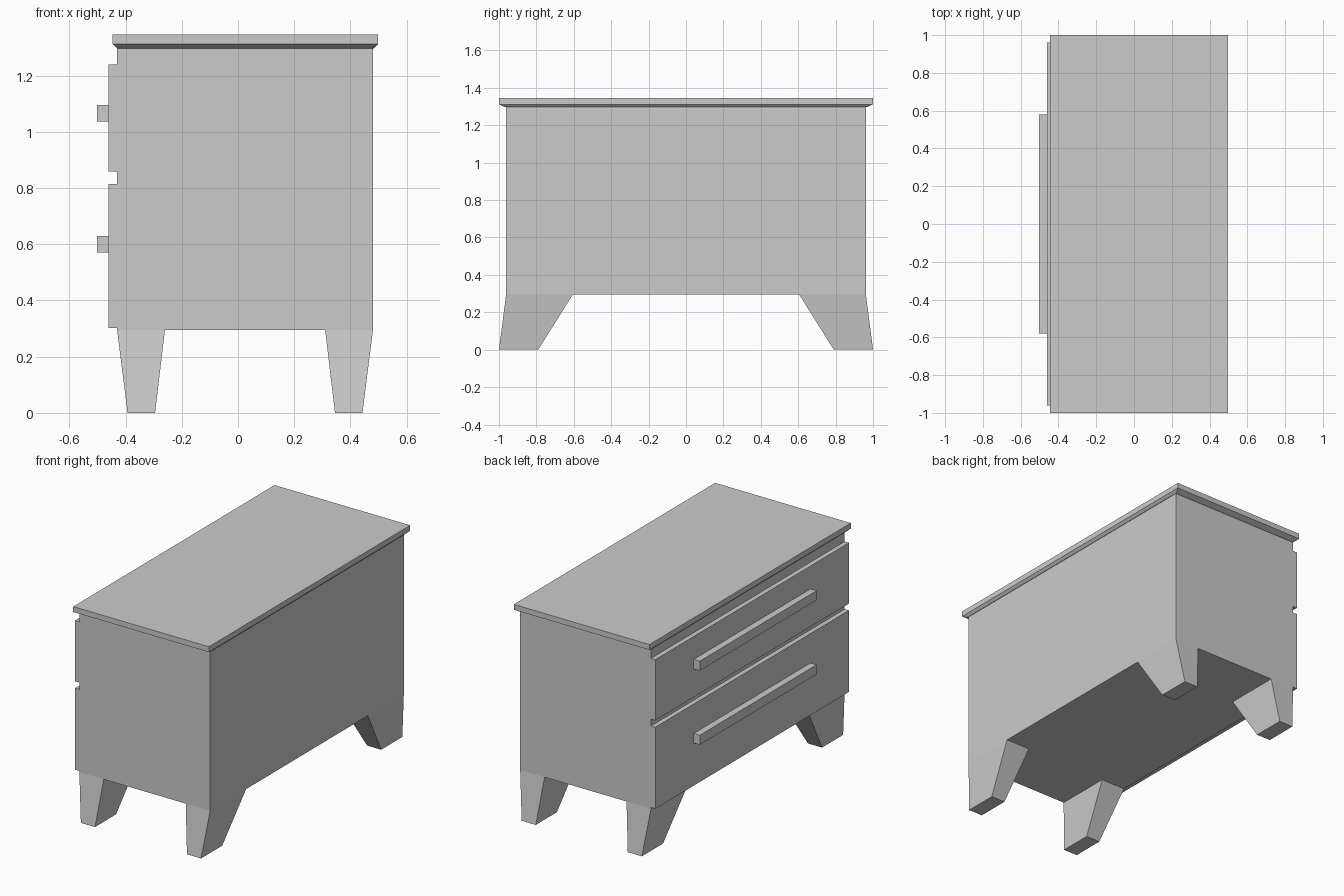
import bpy
import bmesh

if "Cube" in bpy.data.objects:
    bpy.data.objects.remove(bpy.data.objects["Cube"])

CX = 0.025  # middle of the carcass in x


def loft(name, sections):
    """Stack of rectangles (x0, x1, y0, y1, z) joined into a closed solid."""
    bm = bmesh.new()
    rings = []
    for x0, x1, y0, y1, z in sections:
        corners = ((x0, y0), (x1, y0), (x1, y1), (x0, y1))
        rings.append([bm.verts.new((x, y, z)) for x, y in corners])
    bm.faces.new(rings[0][::-1])
    bm.faces.new(rings[-1])
    for low, high in zip(rings, rings[1:]):
        for i in range(4):
            j = (i + 1) % 4
            bm.faces.new((low[i], low[j], high[j], high[i]))
    bmesh.ops.recalc_face_normals(bm, faces=bm.faces)
    mesh = bpy.data.meshes.new(name)
    bm.to_mesh(mesh)
    bm.free()
    obj = bpy.data.objects.new(name, mesh)
    bpy.context.collection.objects.link(obj)
    return obj


def box(name, x0, x1, y, z0, z1):
    return loft(name, [(x0, x1, -y, y, z0), (x0, x1, -y, y, z1)])


# Carcass
box("cabinet_body", -0.43, 0.48, 0.962, 0.295, 1.297)

# Top board with chamfered underside
loft("top_board", [(-0.43, 0.483, -0.968, 0.968, 1.297),
                   (-0.446, 0.498, -1.0, 1.0, 1.312),
                   (-0.446, 0.498, -1.0, 1.0, 1.346)])

# Drawer fronts and bar handles on the -x side
for label, z0, z1, handle_z in (("lower", 0.302, 0.815, 0.57),
                                ("upper", 0.858, 1.24, 1.036)):
    box(label + "_drawer_front", -0.46, -0.43, 0.962, z0, z1)
    box(label + "_drawer_handle", -0.502, -0.46, 0.58, handle_z, handle_z + 0.06)

# Splayed tapered legs, one per corner
for x_label, sx in (("drawer_side", -1), ("back_side", 1)):
    for y_label, sy in (("front", -1), ("rear", 1)):
        foot = (CX + sx * 0.32, CX + sx * 0.418, sy * 0.79, sy * 1.0, 0.0)
        hip = (CX + sx * 0.285, CX + sx * 0.455, sy * 0.605, sy * 0.962, 0.295)
        loft(f"{x_label}_{y_label}_leg", [foot, hip])
